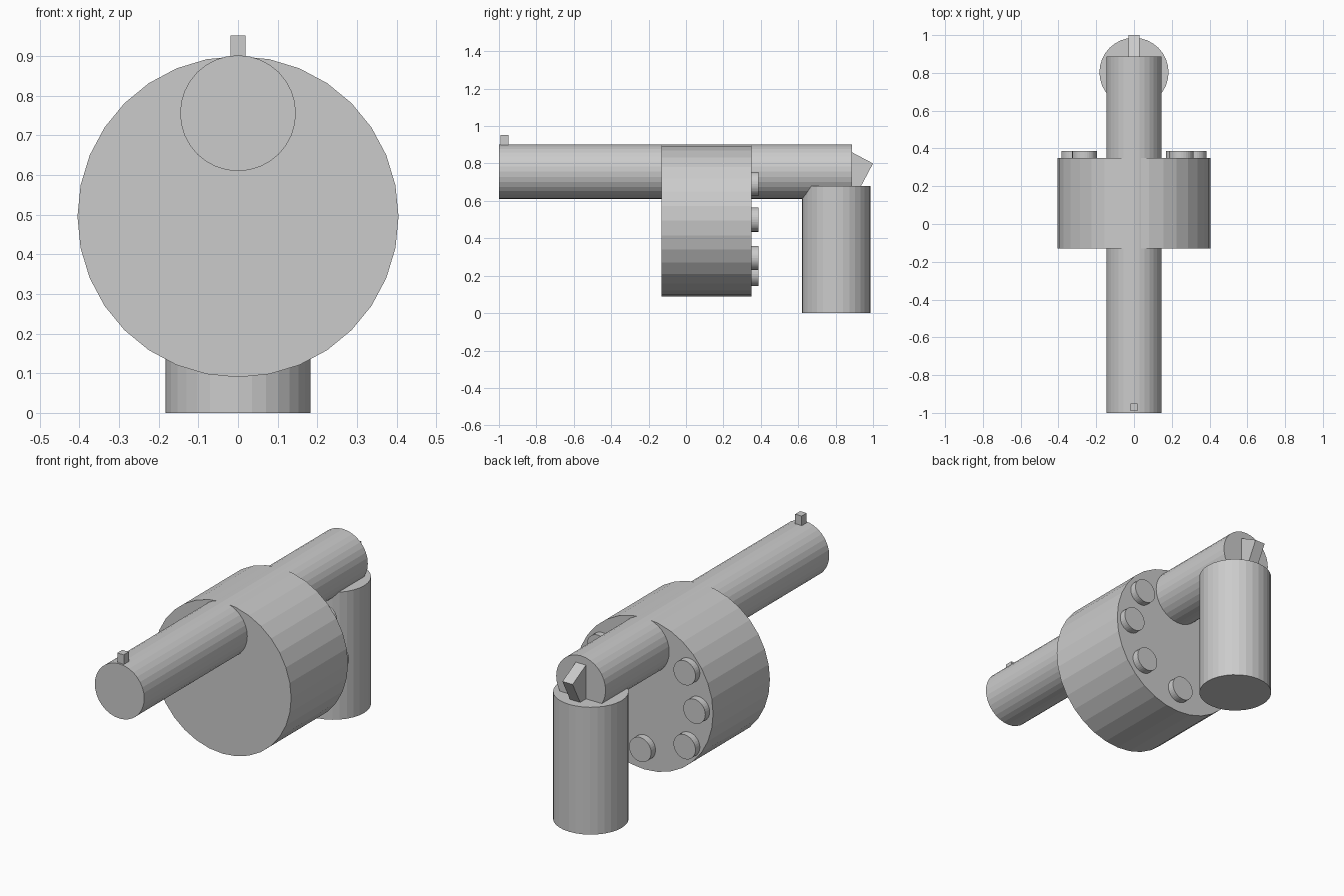
import bpy
from math import radians, sin, cos

if "Cube" in bpy.data.objects:
    bpy.data.objects.remove(bpy.data.objects["Cube"])


def cylinder_y(name, radius, y0, y1, x, z, sides=32):
    """Cylinder lying along the y axis."""
    bpy.ops.mesh.primitive_cylinder_add(
        vertices=sides, radius=radius, depth=y1 - y0,
        location=(x, (y0 + y1) / 2, z), rotation=(radians(90), 0, 0))
    bpy.context.object.name = name


def box(name, size, location, tilt=0):
    """Box with an optional tilt about x."""
    bpy.ops.mesh.primitive_cube_add(size=1, location=location,
                                    rotation=(radians(tilt), 0, 0))
    bpy.context.object.name = name
    bpy.context.object.scale = size


# Long barrel and the large drum below it
cylinder_y("barrel", 0.146, -1.0, 0.887, 0, 0.756)
cylinder_y("drum", 0.405, -0.13, 0.35, 0, 0.495)

# Round caps on the rear face of the drum
caps = [(-0.262, 0.69), (-0.32, 0.5), (-0.262, 0.295),
        (0, 0.21), (0.235, 0.295), (0.32, 0.5), (0.25, 0.69)]
for i, (x, z) in enumerate(caps):
    cylinder_y(f"drum_cap_{i + 1}", 0.065, 0.30, 0.387, x, z)

# Upright grip
bpy.ops.mesh.primitive_cylinder_add(vertices=32, radius=0.183, depth=0.68,
                                    location=(0, 0.803, 0.34))
bpy.context.object.name = "grip"

# Front sight
box("front_sight", (0.038, 0.042, 0.09), (0, -0.97, 0.907))

# Tilted hammer, placed from its rearmost edge at y 1.0, z 0.8
a = radians(28)
h = 0.1
box("hammer", (0.06, 2 * h, 2 * h),
    (0, 1.0 - h * (cos(a) + sin(a)), 0.8 + h * (sin(a) - cos(a))), -28)
